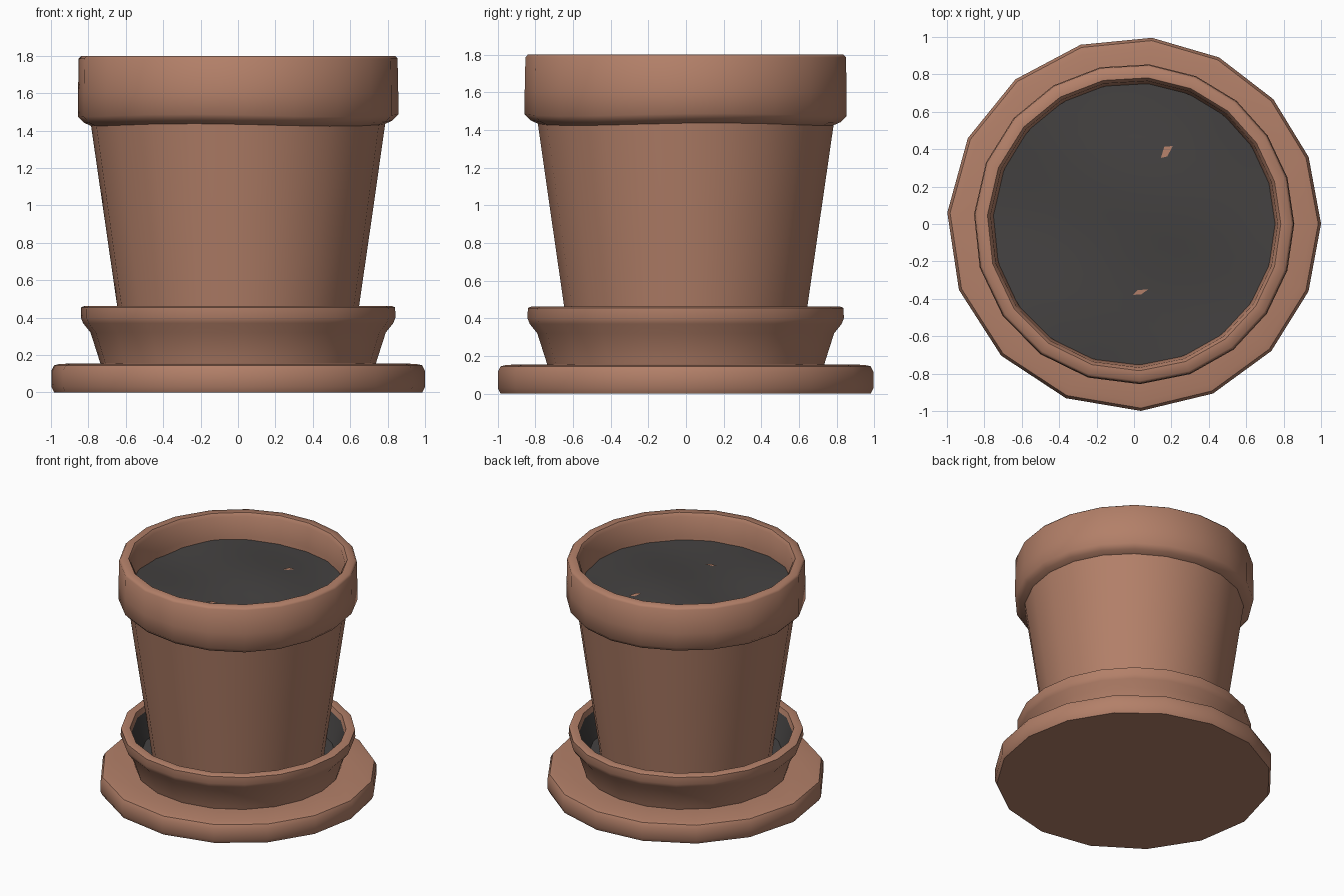
import bpy, bmesh
from math import sin, cos, pi, radians

if "Cube" in bpy.data.objects:
    bpy.data.objects.remove(bpy.data.objects["Cube"])


def material(name, rgb):
    m = bpy.data.materials.new(name)
    m.diffuse_color = (*rgb, 1)
    m.use_nodes = True
    m.node_tree.nodes["Principled BSDF"].inputs["Base Color"].default_value = m.diffuse_color
    return m


CLAY = material("terracotta", (0.45, 0.215, 0.14))
SOIL = material("dark_soil", (0.058, 0.054, 0.053))


def drift(a):
    # slightly uneven hand-made spacing of the sides
    return a + radians(-1.7 - 4.2 * cos(a - radians(115)))


def finish(name, bm, mats, angle=40):
    bmesh.ops.recalc_face_normals(bm, faces=bm.faces)
    me = bpy.data.meshes.new(name)
    bm.to_mesh(me)
    bm.free()
    for m in mats:
        me.materials.append(m)
    ob = bpy.data.objects.new(name, me)
    bpy.context.collection.objects.link(ob)
    bpy.ops.object.select_all(action='DESELECT')
    ob.select_set(True)
    bpy.context.view_layer.objects.active = ob
    bpy.ops.object.shade_smooth_by_angle(angle=radians(angle))
    return ob


def lathe(name, profile, sides, mats, wobble=None, dark_from=None, angle=40):
    """Closed turned solid: profile is (radius, z) from bottom to inside."""
    bm = bmesh.new()
    rings = []
    for j, (r, z) in enumerate(profile):
        ring = []
        for i in range(sides):
            a = drift(2 * pi * i / sides)
            dz = wobble(j, a) if wobble else 0
            ring.append(bm.verts.new((r * cos(a), r * sin(a), z + dz)))
        rings.append(ring)
    for j, (lo, hi) in enumerate(zip(rings, rings[1:])):
        for i in range(sides):
            k = (i + 1) % sides
            f = bm.faces.new((lo[i], lo[k], hi[k], hi[i]))
            if dark_from is not None and j >= dark_from:
                f.material_index = 1
    bm.faces.new(rings[0])
    f = bm.faces.new(rings[-1])
    if dark_from is not None:
        f.material_index = 1
    return finish(name, bm, mats, angle)


# Round foot plate
lathe("base_plate", [(0.985, 0), (1.0, 0.03), (1.0, 0.115), (0.985, 0.145),
                     (0.95, 0.153), (0.78, 0.155)], 16, [CLAY], angle=50)

# Saucer with thick lip and dark wet lining
lathe("saucer", [(0.73, 0.13), (0.745, 0.18), (0.79, 0.32), (0.83, 0.37),
                 (0.842, 0.40), (0.84, 0.455), (0.82, 0.463), (0.775, 0.46),
                 (0.765, 0.42), (0.70, 0.25)],
      20, [CLAY, SOIL], dark_from=8, angle=50)

# Tapered pot with a heavy collar
lathe("pot", [(0.61, 0.2), (0.647, 0.46), (0.718, 0.95), (0.787, 1.43),
              (0.825, 1.447), (0.857, 1.48), (0.857, 1.60), (0.853, 1.785),
              (0.84, 1.80), (0.785, 1.80), (0.768, 1.775), (0.757, 1.62),
              (0.745, 1.50)], 20, [CLAY],
      wobble=lambda j, a: 0.007 * sin(3 * a + 1) if j in (3, 4, 5) else 0,
      angle=50)


# Lumpy potting soil
def soil_z(x, y):
    return (1.60 + 0.016 * sin(4.1 * x + 1.2) * cos(3.3 * y - 0.4)
            + 0.008 * sin(7 * y + 3 * x))


bm = bmesh.new()
bmesh.ops.create_circle(bm, cap_ends=False, segments=40, radius=0.754)
centre = bm.verts.new((0, 0, 0))
outer = [v for v in bm.verts if v is not centre]
steps = 8
rings = [outer]
for s in range(1, steps):
    t = 1 - s / steps
    rings.append([bm.verts.new(v.co * t) for v in outer])
n = len(outer)
for a, b in zip(rings, rings[1:]):
    for i in range(n):
        bm.faces.new((a[i], a[(i + 1) % n], b[(i + 1) % n], b[i]))
for i in range(n):
    bm.faces.new((rings[-1][i], rings[-1][(i + 1) % n], centre))
for v in bm.verts:
    v.co.z = soil_z(v.co.x, v.co.y)
soil = finish("soil", bm, [SOIL])

# Small clay flecks showing in the soil
for name, cx, cy, w, h in (("clay_fleck_back", 0.175, 0.385, 0.032, 0.04),
                           ("clay_fleck_front", 0.035, -0.365, 0.04, 0.018)):
    bm = bmesh.new()
    pts = [(cx + w * u, cy + h * v) for u, v in
           ((-1, -0.8), (0.1, -0.6), (1, 0.8), (-0.4, 0.7))]
    bm.faces.new([bm.verts.new((x, y, soil_z(x, y) + 0.006)) for x, y in pts])
    finish(name, bm, [CLAY])
